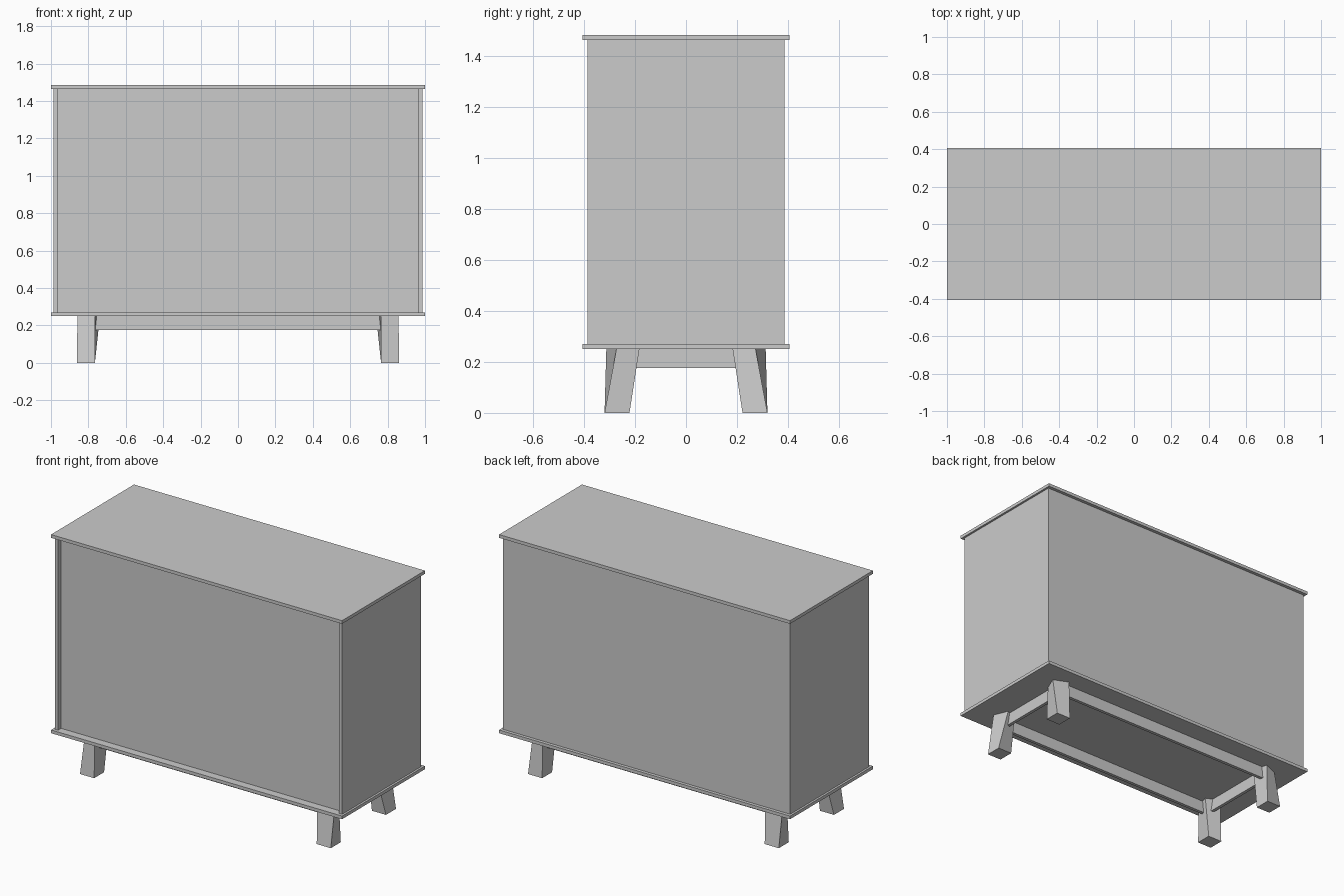
import bpy, bmesh

if "Cube" in bpy.data.objects:
    bpy.data.objects.remove(bpy.data.objects["Cube"])


def box(name, x0, x1, y0, y1, z0, z1):
    bm = bmesh.new()
    bmesh.ops.create_cube(bm, size=1)
    for v in bm.verts:
        v.co = ((x0 + x1) / 2 + v.co.x * (x1 - x0),
                (y0 + y1) / 2 + v.co.y * (y1 - y0),
                (z0 + z1) / 2 + v.co.z * (z1 - z0))
    return finish(name, bm)


def finish(name, bm):
    bmesh.ops.recalc_face_normals(bm, faces=bm.faces)
    mesh = bpy.data.meshes.new(name)
    bm.to_mesh(mesh)
    bm.free()
    obj = bpy.data.objects.new(name, mesh)
    bpy.context.collection.objects.link(obj)
    return obj


def leg(name, sx, sy):
    # square foot lofted to a top section turned inwards
    foot = [(0.765, 0.32), (0.862, 0.32), (0.862, 0.222), (0.765, 0.222)]
    head = [(0.765, 0.313), (0.858, 0.273), (0.82, 0.183), (0.738, 0.222)]
    bm = bmesh.new()
    lo = [bm.verts.new((sx * x, sy * y, 0)) for x, y in foot]
    hi = [bm.verts.new((sx * x, sy * y, 0.252)) for x, y in head]
    bm.faces.new(lo)
    bm.faces.new(hi)
    for i in range(4):
        j = (i + 1) % 4
        bm.faces.new((lo[i], lo[j], hi[j], hi[i]))
    finish(name, bm)


# Top and bottom boards, overhanging the case
box("top_board", -1, 1, -0.407, 0.407, 1.464, 1.484)
box("bottom_board", -1, 1, -0.407, 0.407, 0.25, 0.27)

# Case: recessed front, flush back, two sides
box("front_panel", -0.966, 0.966, -0.357, -0.337, 0.27, 1.464)
box("back_panel", -0.966, 0.966, 0.367, 0.387, 0.27, 1.464)
for side, s in (("left", -1), ("right", 1)):
    a, b = sorted((s * 0.966, s * 0.987))
    box(side + "_side_panel", a, b, -0.387, 0.387, 0.27, 1.464)

# Legs
for sx, side in ((-1, "left"), (1, "right")):
    for sy, end in ((-1, "front"), (1, "back")):
        leg(f"{end}_{side}_leg", sx, sy)

# Rails between the legs
for s, end, side in ((-1, "front", "left"), (1, "back", "right")):
    a, b = sorted((s * 0.26, s * 0.28))
    box(end + "_rail", -0.77, 0.77, a, b, 0.176, 0.25)
    a, b = sorted((s * 0.78, s * 0.80))
    box(side + "_rail", a, b, -0.22, 0.22, 0.176, 0.25)
